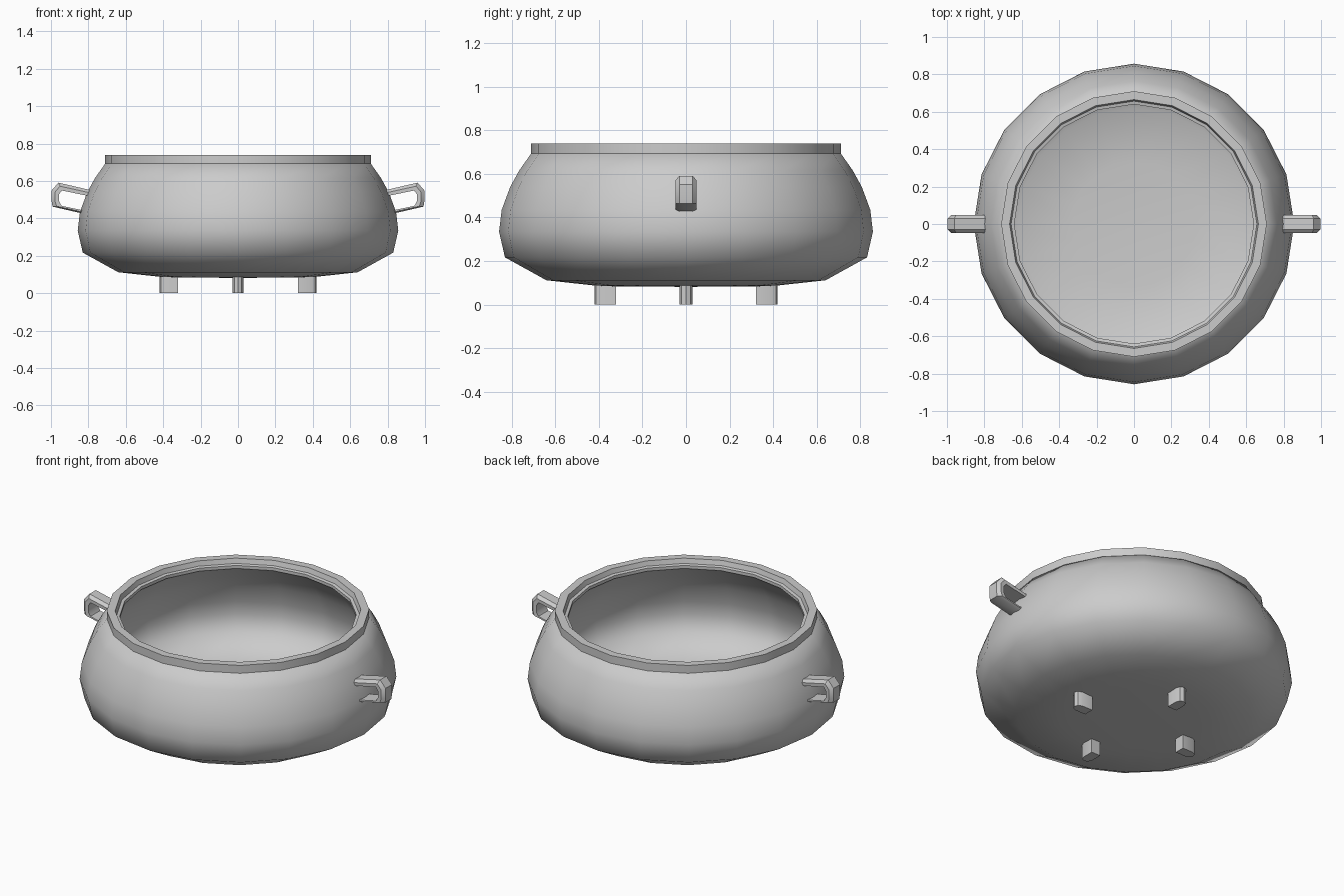
import bpy, bmesh
from math import sin, cos, pi, radians

if "Cube" in bpy.data.objects:
    bpy.data.objects.remove(bpy.data.objects["Cube"])

SIDES = 20


def finish(name, bm, angle):
    bmesh.ops.recalc_face_normals(bm, faces=bm.faces)
    me = bpy.data.meshes.new(name)
    bm.to_mesh(me)
    bm.free()
    ob = bpy.data.objects.new(name, me)
    bpy.context.collection.objects.link(ob)
    bpy.ops.object.select_all(action='DESELECT')
    ob.select_set(True)
    bpy.context.view_layer.objects.active = ob
    bpy.ops.object.shade_smooth_by_angle(angle=radians(angle))
    return ob


def lathe(name, profile, closed, angle):
    """Revolve (radius, z) points around z."""
    bm = bmesh.new()
    rings = []
    for r, z in profile:
        if r == 0:
            rings.append([bm.verts.new((0, 0, z))] * SIDES)
        else:
            rings.append([bm.verts.new((r * cos(2 * pi * i / SIDES),
                                        r * sin(2 * pi * i / SIDES), z))
                          for i in range(SIDES)])
    pairs = list(zip(rings, rings[1:]))
    if closed:
        pairs.append((rings[-1], rings[0]))
    for a, b in pairs:
        for i in range(SIDES):
            j = (i + 1) % SIDES
            bm.faces.new(list(dict.fromkeys((a[i], a[j], b[j], b[i]))))
    return finish(name, bm, angle)


# Bowl: outer skin from the base up to the neck, then the inner skin back down
lathe("pot_body", [(0, .082), (.33, .084), (.42, .088), (.64, .112), (.83, .217),
                   (.857, .335), (.845, .435), (.806, .54), (.765, .615), (.71, .693),
                   (.64, .693), (.72, .60), (.76, .53), (.80, .42), (.81, .34),
                   (.785, .24), (.62, .155), (.33, .125), (0, .125)], False, 60)

# Rim: upright band with a stepped seat on the inside
lathe("pot_rim", [(.71, .69), (.71, .74), (.665, .74), (.657, .712),
                  (.64, .708), (.64, .69)], True, 25)


# Handles: chamfered strap following an inner and an outer path
def handle(name, side):
    inner = [(.77, .514), (.942, .549), (.956, .53), (.956, .49), (.943, .467), (.80, .437)]
    outer = [(.77, .547), (.96, .591), (.996, .55), (.996, .49), (.992, .463), (.80, .419)]
    bm = bmesh.new()
    rings = []
    for (ix, iz), (ox, oz) in zip(inner, outer):
        mx, mz = ix + (ox - ix) * .55, iz + (oz - iz) * .55
        pts = [(ix, -.046, iz), (mx, -.047, mz), (ox, -.03, oz),
               (ox, .03, oz), (mx, .047, mz), (ix, .046, iz)]
        rings.append([bm.verts.new((side * x, y, z)) for x, y, z in pts])
    for a, b in zip(rings, rings[1:]):
        for i in range(6):
            j = (i + 1) % 6
            bm.faces.new((a[i], a[j], b[j], b[i]))
    bm.faces.new(rings[0])
    bm.faces.new(rings[-1])
    finish(name, bm, 40)


handle("handle_right", 1)
handle("handle_left", -1)


# Feet: short blocks with a rounded outer end, pointing outward
def foot(name, ang):
    outline = [(.32, -.03), (.39, -.03), (.412, -.02), (.42, 0),
               (.412, .02), (.39, .03), (.32, .03)]
    bm = bmesh.new()
    face = bm.faces.new([bm.verts.new((x * cos(ang) - y * sin(ang),
                                       x * sin(ang) + y * cos(ang), 0))
                         for x, y in outline])
    new = bmesh.ops.extrude_face_region(bm, geom=[face])["geom"]
    bmesh.ops.translate(bm, vec=(0, 0, .1),
                        verts=[v for v in new if isinstance(v, bmesh.types.BMVert)])
    finish(name, bm, 40)


for k, n in enumerate(("right", "back", "left", "front")):
    foot("foot_" + n, k * pi / 2)
